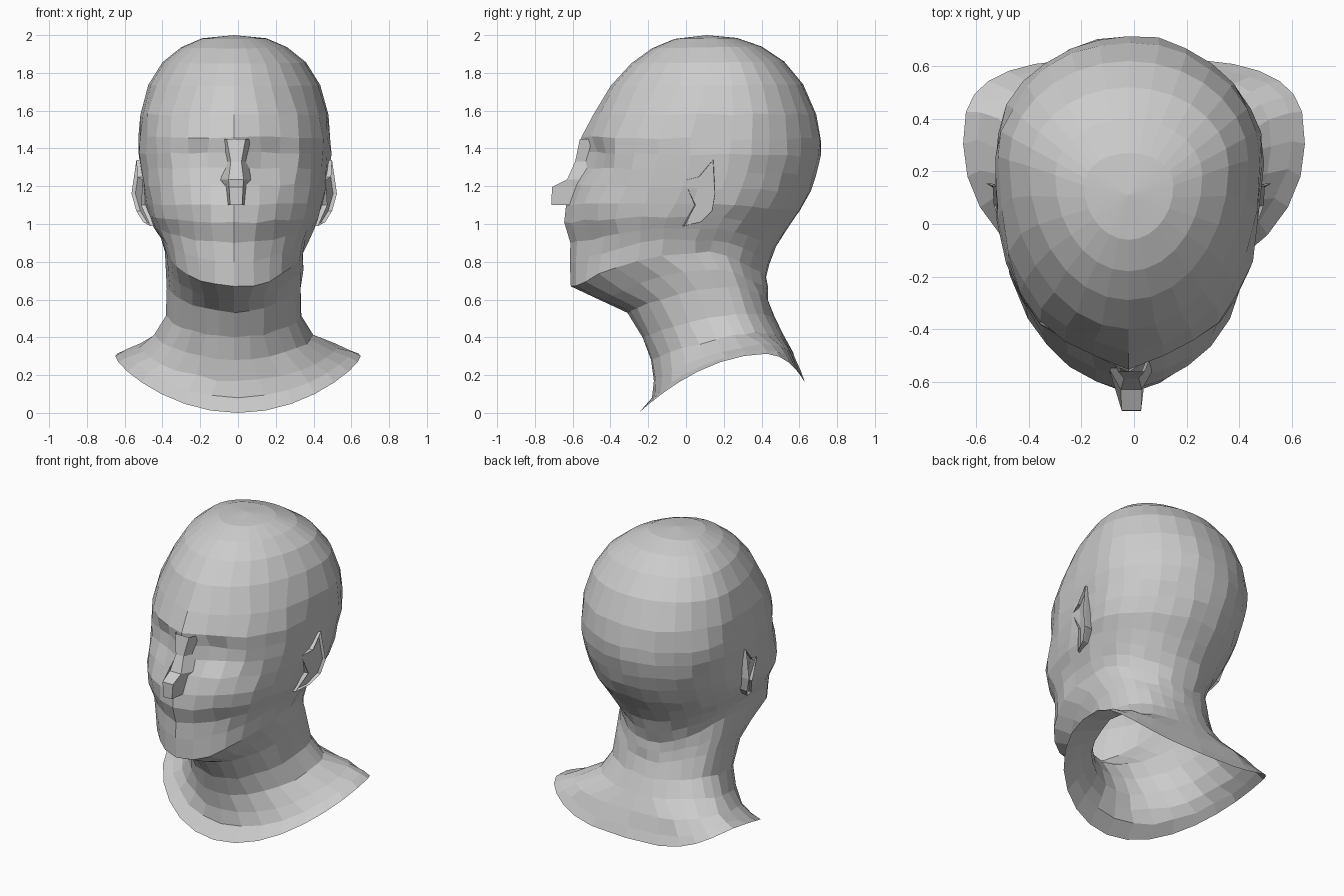
import bpy, bmesh, math, random

random.seed(4)
cube = bpy.data.objects.get("Cube")
if cube:
    bpy.data.objects.remove(cube, do_unlink=True)

grey = bpy.data.materials.new("plain grey")
grey.use_nodes = True
COLOUR = (0.6, 0.6, 0.6, 1)
grey.diffuse_color = COLOUR
grey.node_tree.nodes["Principled BSDF"].inputs["Base Color"].default_value = COLOUR

SHIFT = -0.02   # the head sits slightly off the centre line
NOSE_X = -0.01
SEGMENTS = 28


def finish(name, bm):
    bmesh.ops.recalc_face_normals(bm, faces=bm.faces[:])
    mesh = bpy.data.meshes.new(name)
    bm.to_mesh(mesh)
    bm.free()
    mesh.materials.append(grey)
    obj = bpy.data.objects.new(name, mesh)
    bpy.context.collection.objects.link(obj)
    return obj


def bump(x, z, cx, cz, rx, rz):
    return math.exp(-((abs(x) - cx) / rx) ** 2 - ((z - cz) / rz) ** 2)


# Rings: front y, front z, back y, back z, half width, lift at the sides
RINGS = [
    (-.06, 1.98, .27, 1.985, .17, 0), (-.18, 1.93, .40, 1.94, .28, 0),
    (-.29, 1.85, .52, 1.86, .38, 0), (-.40, 1.73, .62, 1.74, .455, 0),
    (-.49, 1.58, .69, 1.58, .495, 0), (-.555, 1.46, .715, 1.45, .51, 0),
    (-.57, 1.38, .71, 1.36, .51, 0), (-.58, 1.30, .69, 1.26, .50, 0),
    (-.60, 1.21, .66, 1.17, .49, 0), (-.635, 1.10, .61, 1.07, .475, .02),
    (-.645, 1.01, .54, .97, .45, .05), (-.612, .90, .48, .88, .42, .09),
    (-.615, .80, .45, .80, .39, .12), (-.61, .67, .43, .72, .37, .15),
    (-.45, .595, .43, .66, .36, .12), (-.31, .53, .44, .60, .355, .09),
    (-.23, .40, .47, .51, .36, .05), (-.185, .28, .52, .41, .42, .05),
    (-.17, .17, .57, .31, .52, .09), (-.18, .08, .605, .22, .60, .155),
    (-.25, 0, .63, .16, .65, .20),
]

# Head, neck and open collar as one lofted skin
bm = bmesh.new()
loops = []
for i, (yf, zf, yb, zb, w, lift) in enumerate(RINGS):
    yc = yf + 0.63 * (yb - yf)
    collar = w > 0.51
    face = 0.6 < zf < 1.6
    loop = []
    for k in range(SEGMENTS):
        a = math.tau * k / SEGMENTS
        s, c = math.sin(a), math.cos(a)
        power = 1
        if collar and c < 0:
            power = 0.65
        elif face and c > 0:
            power = 0.87
        x = w * math.copysign(abs(s) ** power, s)
        reach = (yf - yc) if c > 0 else (yb - yc)
        y = yc + reach * abs(c) ** power
        z = zf + (zb - zf) * (y - yf) / (yb - yf) + lift * s * s
        if face and y < -0.2:
            y += 0.035 * min(1, abs(x) / 0.2) * c          # wedge-shaped face
            y += 0.075 * bump(x, z, .17, 1.34, .12, .08)   # eye sockets
            y += 0.025 * bump(x, z, .24, .93, .1, .1)      # mouth corners
            y -= 0.015 * bump(x, z, .3, 1.14, .1, .08)     # cheekbones
        if k and 3 < i < len(RINGS) - 1:
            x, y, z = (v + random.uniform(-.007, .007) for v in (x, y, z))
        loop.append(bm.verts.new((x + SHIFT * (not collar), y, z)))
    loops.append(loop)
crown = bm.verts.new((SHIFT, 0.11, 2.0))
for k in range(SEGMENTS):
    n = (k + 1) % SEGMENTS
    bm.faces.new((crown, loops[0][k], loops[0][n]))
    for upper, lower in zip(loops, loops[1:]):
        bm.faces.new((upper[k], lower[k], lower[n], upper[n]))
finish("head_and_neck", bm)

# Nose: sections running down the bridge to the blunt tip
bm = bmesh.new()
sections = []
for half, base, y, z in ((.05, .085, -.562, 1.45), (.028, .06, -.587, 1.33),
                         (.04, .085, -.63, 1.235), (.037, .055, -.71, 1.195),
                         (.032, .05, -.712, 1.10)):
    root = max(y, -.64) + .08
    sections.append([bm.verts.new((NOSE_X + px, py, z)) for px, py in
                     ((-base, root), (-half, y), (half, y), (base, root))])
for a, b in zip(sections, sections[1:]):
    for j in range(3):
        bm.faces.new((a[j], a[j + 1], b[j + 1], b[j]))
bm.faces.new(sections[-1])
finish("nose", bm)

# Ears: flared outline with a sunken middle, one on each side
EAR = [(-.01, 1.23), (.07, 1.25), (.145, 1.34), (.155, 1.16),
       (.14, 1.07), (.08, 1.01), (-.01, .99), (.05, 1.10)]
for name, side in (("left_ear", 1), ("right_ear", -1)):
    bm = bmesh.new()
    inner, outer = [], []
    for y, z in EAR:
        x = .488 + .36 * y - .25 * max(0, 1.15 - z) - .25 * max(0, z - 1.25)
        inner.append(bm.verts.new((side * .42 + SHIFT, y - .01, z)))
        outer.append(bm.verts.new((side * x + SHIFT, y, z)))
    cap = bm.faces.new(outer)
    for j in range(len(EAR)):
        n = (j + 1) % len(EAR)
        bm.faces.new((inner[j], inner[n], outer[n], outer[j]))
    bmesh.ops.inset_region(bm, faces=[cap], thickness=.018, use_even_offset=True)
    for v in cap.verts:
        v.co.x -= side * .02
    finish(name, bm)
